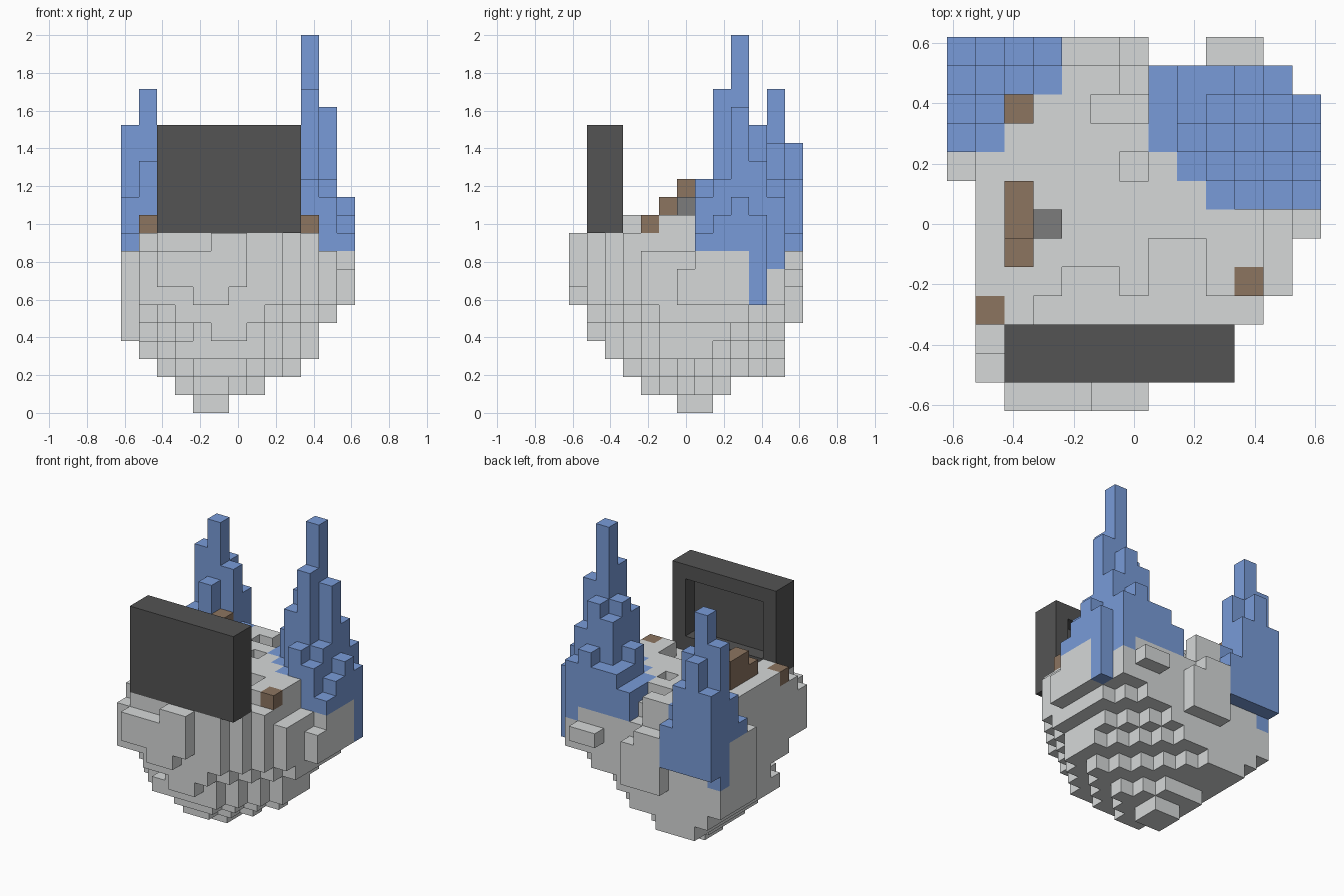
import bpy
import bmesh
from itertools import product

cube = bpy.data.objects.get("Cube")
if cube:
    bpy.data.objects.remove(cube)

GRID = 13                 # blocks across the base
HEIGHT = 21               # blocks to the tip of the tallest crystal
UNIT = 2 / HEIGHT


def material(name, colour):
    mat = bpy.data.materials.new(name)
    mat.use_nodes = True
    mat.diffuse_color = (*colour, 1)
    mat.node_tree.nodes["Principled BSDF"].inputs["Base Color"].default_value = (*colour, 1)
    return mat


def block(x0, x1, y0, y1, z0, z1):
    """Set of grid cells in an inclusive box."""
    return set(product(range(x0, x1 + 1), range(y0, y1 + 1), range(z0, z1 + 1)))


def slab(z, x0, x1, y0, y1, front_left=0, front_right=0, back_left=0, back_right=0):
    """One rock layer with stepped corners, sides named as seen on the plan."""
    return {(x, y, z) for x, y, z in block(x0, x1, y0, y1, z, z)
            if x - x0 + y - y0 >= front_left and x1 - x + y - y0 >= front_right
            and x - x0 + y1 - y >= back_left and x1 - x + y1 - y >= back_right}


def columns(x0, y, base, tops):
    """A row of upright crystal columns."""
    cells = set()
    for n, top in enumerate(tops):
        cells |= block(x0 + n, x0 + n, y, y, base, top - 1)
    return cells


def build(name, cells, solid, mat):
    """Skin the cells, leaving out faces buried against other blocks."""
    bm = bmesh.new()
    verts = {}

    def vert(p):
        if p not in verts:
            verts[p] = bm.verts.new(((p[0] - GRID / 2) * UNIT, (p[1] - GRID / 2) * UNIT, p[2] * UNIT))
        return verts[p]

    for cell in sorted(cells):
        for axis, side in product(range(3), (0, 1)):
            near = list(cell)
            near[axis] += 2 * side - 1
            if tuple(near) in solid:
                continue
            u, v = (axis + 1) % 3, (axis + 2) % 3
            loop = []
            for du, dv in ((0, 0), (1, 0), (1, 1), (0, 1)):
                p = list(cell)
                p[axis] += side
                p[u] += du
                p[v] += dv
                loop.append(vert(tuple(p)))
            bm.faces.new(loop if side else loop[::-1])
    mesh = bpy.data.meshes.new(name)
    bm.to_mesh(mesh)
    bm.free()
    mesh.materials.append(mat)
    obj = bpy.data.objects.new(name, mesh)
    bpy.context.collection.objects.link(obj)


# Floating rock, layer by layer from its lower tip
rock = slab(0, 4, 5, 6, 7)
rock |= slab(1, 3, 7, 4, 8, 1, 2, 0, 2)
rock |= slab(2, 2, 9, 3, 11, 2, 3, 0, 5)
rock |= slab(3, 1, 10, 2, 11, 2, 3, 0, 4)
rock |= slab(4, 0, 10, 1, 11, 5, 4, 0, 3)
rock |= slab(5, 0, 11, 1, 12, 3, 4, 0, 3)
for z in (6, 7, 8):
    rock |= slab(z, 0, 12, 0, 12, 2, 5, 0, 2)
rock |= slab(9, 1, 10, 0, 12, 2, 3)

# Chips out of the rim
rock -= block(0, 0, 0, 7, 0, 9)
rock -= block(7, 12, 0, 0, 0, 9)
rock -= block(2, 3, 0, 0, 6, 6) | block(6, 6, 0, 0, 6, 6)
rock -= block(2, 4, 0, 0, 9, 9)
rock -= block(12, 12, 5, 5, 6, 8) | block(12, 12, 6, 6, 8, 8)
rock -= block(7, 12, 12, 12, 0, 9) | block(0, 3, 12, 12, 0, 6)
rock -= block(4, 6, 12, 12, 9, 9) | block(6, 6, 12, 12, 8, 8)

# Raised ground, with pits and a sunken strip behind the panel
ground = block(1, 10, 4, 11, 10, 10) | block(2, 2, 3, 3, 10, 10)
ground -= block(4, 5, 4, 4, 10, 10) | block(7, 8, 4, 5, 10, 10)
ground -= block(6, 6, 8, 8, 10, 10) | block(5, 6, 10, 10, 10, 10)
rock |= ground
rock -= block(6, 6, 11, 11, 9, 10)

# Lump jutting out at the back
rock |= block(9, 10, 12, 12, 7, 7)

# Crystal clusters
small = columns(0, 12, 7, (13, 15, 13, 10)) | columns(0, 11, 7, (16, 18, 15, 11))
small |= columns(0, 10, 9, (12, 14)) | columns(0, 9, 9, (10, 11))
small |= block(0, 0, 11, 11, 6, 6)
tall = columns(7, 11, 9, (11, 12, 12, 13, 12)) | columns(7, 10, 9, (11, 12, 15, 16, 14, 11))
tall |= columns(7, 9, 9, (11, 13, 16, 21, 17, 12)) | columns(8, 8, 9, (11, 15, 18, 13, 11))
tall |= columns(9, 7, 9, (11, 13, 12, 10))
tall |= block(12, 12, 10, 10, 6, 8) | block(11, 11, 11, 11, 8, 8)

# Upright panel, hollowed on its back
panel = block(2, 9, 1, 2, 10, 15) - block(3, 8, 2, 2, 11, 14)

# Wooden stumps and a stone
stumps = block(10, 10, 4, 4, 10, 10) | block(1, 1, 3, 3, 10, 10)
stumps |= block(2, 2, 5, 5, 11, 11) | block(2, 2, 6, 7, 11, 12)
stumps |= block(2, 2, 10, 10, 11, 11)
stone = block(3, 3, 6, 6, 11, 11)

rock -= small | tall | stumps
solid = rock | small | tall | panel | stumps | stone

blue = material("crystal blue", (0.19, 0.33, 0.69))
build("floating_rock", rock, solid, material("pale grey", (0.67, 0.69, 0.69)))
build("small_crystal_cluster", small, solid, blue)
build("tall_crystal_cluster", tall, solid, blue)
build("upright_panel", panel, solid, material("charcoal", (0.088, 0.088, 0.088)))
build("wooden_stumps", stumps, solid, material("brown", (0.265, 0.178, 0.118)))
build("loose_stone", stone, solid, material("mid grey", (0.2, 0.2, 0.2)))
